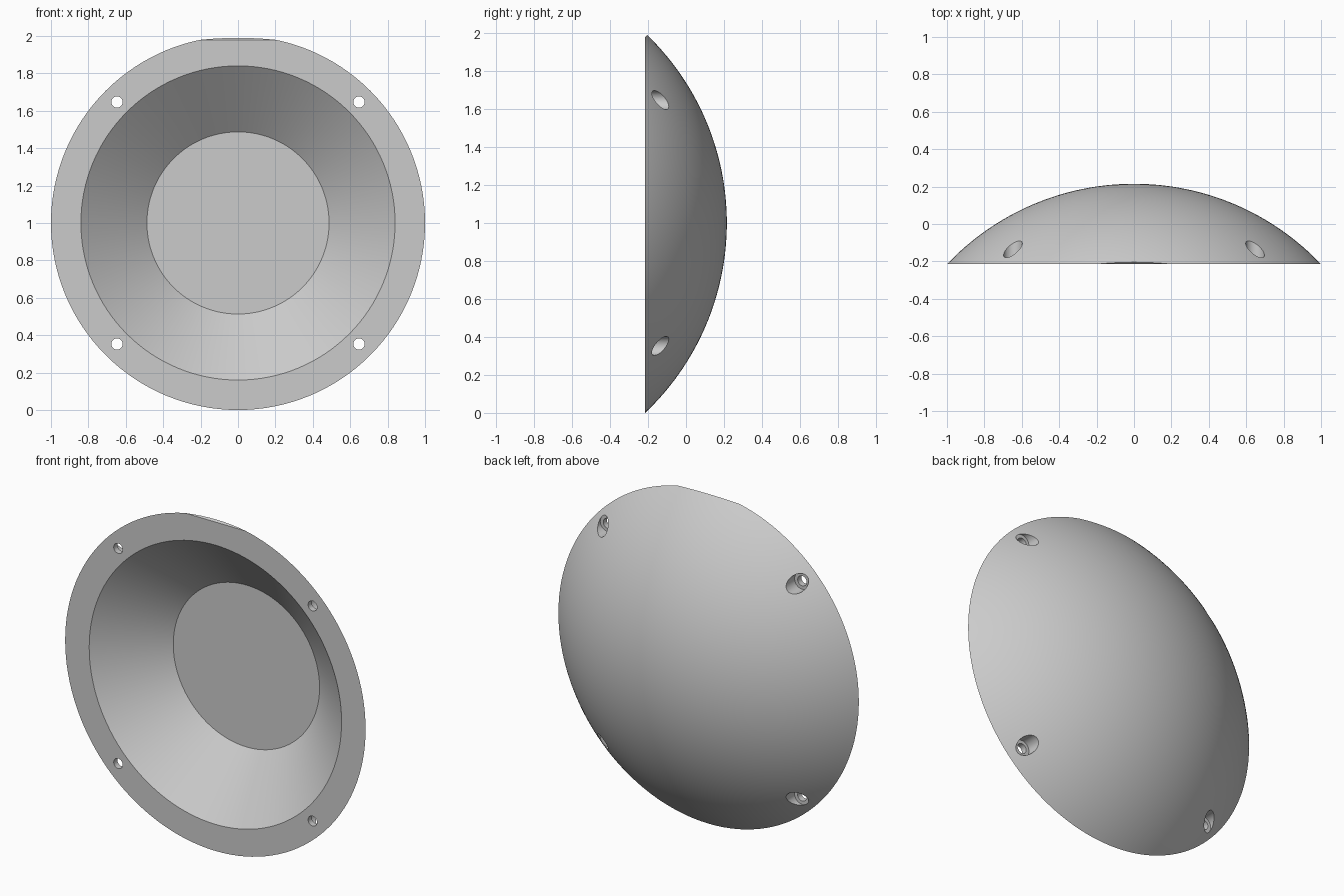
import bpy, bmesh, math
from mathutils import Vector

if "Cube" in bpy.data.objects:
    bpy.data.objects.remove(bpy.data.objects["Cube"], do_unlink=True)

FRONT, DEPTH = -0.215, 0.43          # front plane and dome height
BALL = (1 + DEPTH ** 2) / (2 * DEPTH)  # radius of the dome's sphere
HOLE = 0.647                         # screw offset from the centre

grey = bpy.data.materials.new("light grey")
grey.use_nodes = True
grey.diffuse_color = (0.6, 0.6, 0.6, 1)
grey.node_tree.nodes["Principled BSDF"].inputs["Base Color"].default_value = (0.6, 0.6, 0.6, 1)


def lathe(name, profile, centre, steps):
    """Turn (radius, height) points around a y axis through centre."""
    bm = bmesh.new()
    verts = [bm.verts.new((r, h, 0)) for r, h in profile]
    edges = [bm.edges.new(pair) for pair in zip(verts, verts[1:])]
    bmesh.ops.spin(bm, geom=verts + edges, cent=(0, 0, 0), axis=(0, 1, 0),
                   angle=math.tau, steps=steps)
    bmesh.ops.remove_doubles(bm, verts=bm.verts, dist=1e-5)
    bmesh.ops.translate(bm, verts=bm.verts, vec=centre)
    bmesh.ops.recalc_face_normals(bm, faces=bm.faces)
    mesh = bpy.data.meshes.new(name)
    bm.to_mesh(mesh)
    bm.free()
    obj = bpy.data.objects.new(name, mesh)
    bpy.context.collection.objects.link(obj)
    mesh.materials.append(grey)
    return obj


# Domed cover with a tapered recess in its flat front
arc_end = math.asin(1 / BALL)
arc = [(BALL * math.sin(a), BALL * math.cos(a) - BALL + DEPTH)
       for a in (arc_end * (1 - i / 32) for i in range(33))]
cover = lathe("domed_cover", [(0, 0.295), (0.487, 0.295), (0.84, 0)] + arc,
              (0, FRONT, 1), 128)

# Small sloping flat on the top of the rim
bm = bmesh.new()
bm.from_mesh(cover.data)
cut = bmesh.ops.bisect_plane(bm, geom=bm.verts[:] + bm.edges[:] + bm.faces[:],
                             plane_co=(0, FRONT, 1.979),
                             plane_no=Vector((0, -1, 1)).normalized(), clear_outer=True)
bmesh.ops.holes_fill(bm, edges=[e for e in bm.edges if e.is_boundary], sides=0)
bmesh.ops.recalc_face_normals(bm, faces=bm.faces)
bm.to_mesh(cover.data)
bm.free()

# Four stepped screw holes, sunk from the back
step = [(0, -0.1), (0.03, -0.1), (0.03, 0.035), (0.05, 0.035), (0.05, 0.3), (0, 0.3)]
cutters = [lathe("screw_hole_cutter", step, (sx * HOLE, FRONT, 1 + sz * HOLE), 32)
           for sx in (-1, 1) for sz in (-1, 1)]
bpy.context.view_layer.objects.active = cover
for cutter in cutters:
    cutter.hide_render = True
    mod = cover.modifiers.new("screw hole", "BOOLEAN")
    mod.operation, mod.solver, mod.object = "DIFFERENCE", "EXACT", cutter
    bpy.ops.object.modifier_apply(modifier=mod.name)
    bpy.data.objects.remove(cutter, do_unlink=True)

# Smooth dome and cone, crisp rims
bpy.ops.object.select_all(action="DESELECT")
cover.select_set(True)
bpy.ops.object.shade_smooth_by_angle(angle=math.radians(25))
